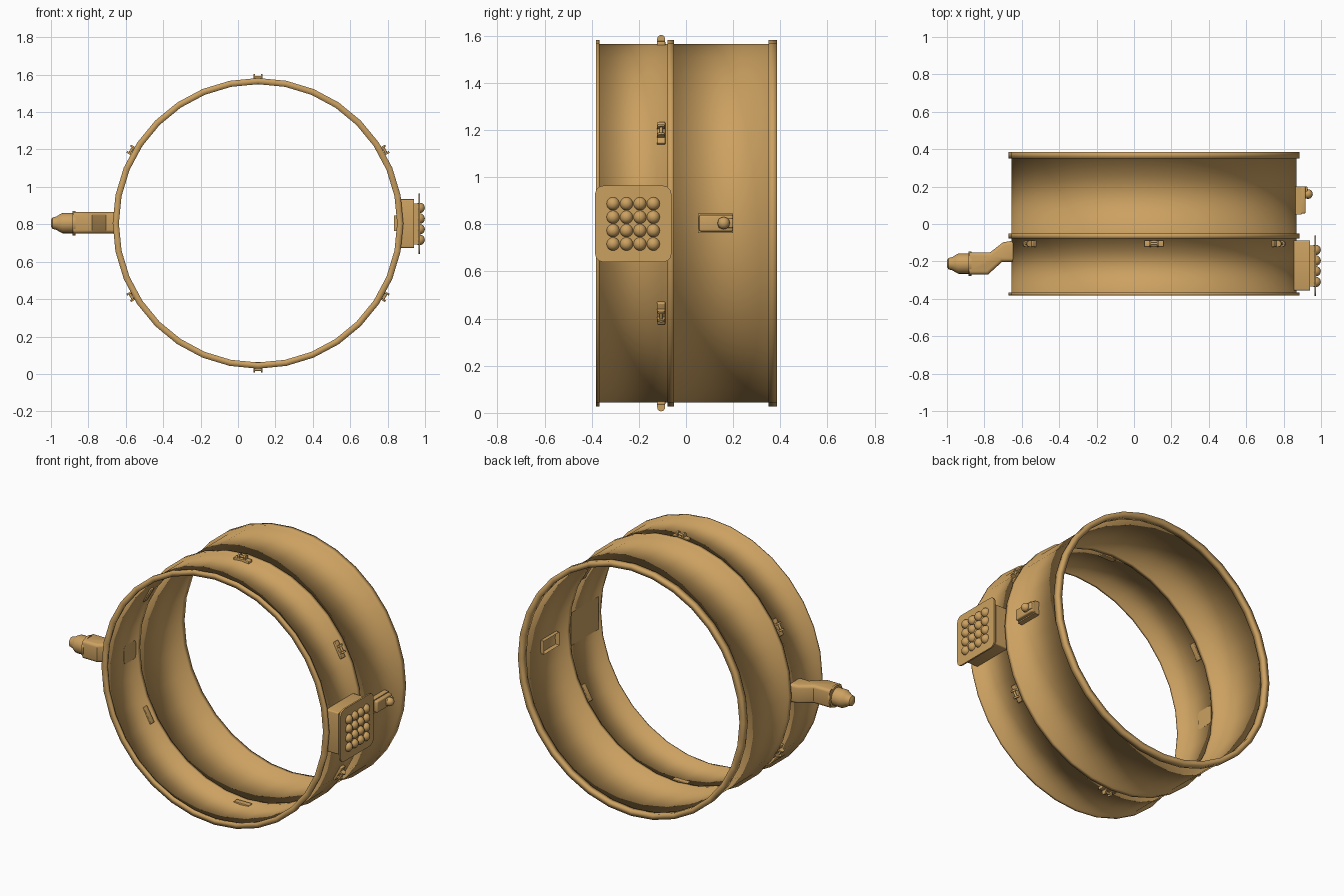
import bpy, bmesh, math
from mathutils import Matrix, Vector

cube = bpy.data.objects.get("Cube")
if cube:
    bpy.data.objects.remove(cube)

CX, CZ = 0.107, 0.805          # ring axis
tan = bpy.data.materials.new("tan")
tan.use_nodes = True
COLOR = (0.60, 0.355, 0.118, 1)
tan.diffuse_color = COLOR
tan.node_tree.nodes["Principled BSDF"].inputs["Base Color"].default_value = COLOR


def finish(name, bm, angle=35, matrix=None):
    """Turn a bmesh into a named, shaded object."""
    if matrix:
        bm.transform(matrix)
    bmesh.ops.recalc_face_normals(bm, faces=bm.faces)
    mesh = bpy.data.meshes.new(name)
    bm.to_mesh(mesh)
    bm.free()
    mesh.materials.append(tan)
    ob = bpy.data.objects.new(name, mesh)
    bpy.context.collection.objects.link(ob)
    bpy.ops.object.select_all(action='DESELECT')
    ob.select_set(True)
    bpy.context.view_layer.objects.active = ob
    if angle:
        bpy.ops.object.shade_smooth_by_angle(angle=math.radians(angle))
    else:
        bpy.ops.object.shade_smooth()
    return ob


def add_box(bm, lo, hi, bevel=0, axis=None):
    """Box between two corners; bevel all edges or those along one axis."""
    lo, hi = Vector(lo), Vector(hi)
    size = hi - lo
    m = Matrix.Translation((lo + hi) / 2) @ Matrix.Diagonal((*size, 1))
    verts = bmesh.ops.create_cube(bm, size=1, matrix=m)["verts"]
    if bevel:
        edges = {e for v in verts for e in v.link_edges}
        if axis is not None:
            edges = {e for e in edges
                     if abs((e.verts[0].co - e.verts[1].co)[axis]) > 1e-4}
        bmesh.ops.bevel(bm, geom=list(edges), offset=bevel, segments=3,
                        profile=0.5, affect='EDGES')
    return verts


def lathe(profile, steps, closed=False):
    """Spin (radius, height) points about the z axis."""
    bm = bmesh.new()
    vs = [bm.verts.new((r, 0, h)) for r, h in profile]
    edges = [bm.edges.new(p) for p in zip(vs, vs[1:])]
    if closed:
        edges.append(bm.edges.new((vs[-1], vs[0])))
    bmesh.ops.spin(bm, geom=vs + edges, cent=(0, 0, 0), axis=(0, 0, 1),
                   angle=math.tau, steps=steps, use_merge=True)
    bmesh.ops.remove_doubles(bm, verts=bm.verts, dist=1e-4)
    return bm


# Main shell: thin drum with three raised hoops
IN, WALL_IN, WALL, RIM = 0.744, 0.753, 0.761, 0.777
hoops = [(-0.382, -0.366), (-0.078, -0.05), (0.35, 0.386)]
outer, inner = [], []
for a, b in hoops:
    outer += [(WALL, a), (RIM, a), (RIM, b), (WALL, b)]
    inner += [(WALL_IN, a), (IN, a), (IN, b), (WALL_IN, b)]
profile = outer[1:-1] + inner[1:-1][::-1]
turn = Matrix.Translation((CX, 0, CZ)) @ Matrix.Rotation(-math.pi / 2, 4, 'X')
finish("ring_shell", lathe(profile, 32, closed=True), 0, turn)

# Six lugs around the front section
for i in range(6):
    bm = bmesh.new()
    add_box(bm, (-0.052, -0.123, 0.742), (0.052, -0.088, 0.772), 0.004)
    for x in (-0.02, 0.02):
        add_box(bm, (x - 0.005, -0.122, 0.765), (x + 0.005, -0.089, 0.783))
        bmesh.ops.create_cone(
            bm, cap_ends=True, segments=16, radius1=0.0165, radius2=0.0165,
            depth=0.01, matrix=Matrix.Translation((x, -0.1055, 0.782))
            @ Matrix.Rotation(math.pi / 2, 4, 'Y'))
    bmesh.ops.create_cone(
        bm, cap_ends=True, segments=12, radius1=0.007, radius2=0.007,
        depth=0.05, matrix=Matrix.Translation((0, -0.1055, 0.782))
        @ Matrix.Rotation(math.pi / 2, 4, 'Y'))
    finish(f"lug_{i + 1}", bm, 35, Matrix.Translation((CX, 0, CZ))
           @ Matrix.Rotation(i * math.pi / 3, 4, 'Y'))

# Pad on the left side: housing, rounded plate, grid of studs
PY, PZ = -0.224, 0.802
bm = bmesh.new()
add_box(bm, (0.85, PY - 0.132, PZ - 0.128), (0.94, PY + 0.135, PZ + 0.132), 0.008, 0)
finish("pad_housing", bm)
bm = bmesh.new()
add_box(bm, (0.964, PY - 0.162, PZ - 0.162), (0.974, PY + 0.162, PZ + 0.162), 0.035, 0)
finish("pad_plate", bm)
bm = bmesh.new()
add_box(bm, (0.935, PY - 0.11, PZ - 0.11), (0.966, PY + 0.11, PZ + 0.11))
finish("pad_core", bm)
bm = bmesh.new()
for i in range(4):
    for j in range(4):
        at = (0.971, PY + (i - 1.5) * 0.057, PZ + (j - 1.5) * 0.057)
        bmesh.ops.create_uvsphere(bm, u_segments=16, v_segments=10, radius=0.028,
                                  matrix=Matrix.Translation(at))
finish("pad_studs", bm)

# Latch on the rear section, hollow on the inside of the ring
bm = bmesh.new()
add_box(bm, (0.834, 0.05, 0.763), (0.895, 0.2, 0.846))
bm.faces.ensure_lookup_table()
back = min(bm.faces, key=lambda f: f.calc_center_median().x)
bmesh.ops.inset_individual(bm, faces=[back], thickness=0.012)
bmesh.ops.translate(bm, verts=back.verts, vec=(0.045, 0, 0))
finish("latch_base", bm)
bm = bmesh.new()
add_box(bm, (0.885, 0.056, 0.77), (0.918, 0.2, 0.84), 0.008)
finish("latch_lever", bm)
bm = bmesh.new()
bmesh.ops.create_uvsphere(bm, u_segments=16, v_segments=10, radius=0.026,
                          matrix=Matrix.Translation((0.93, 0.16, CZ)))
add_box(bm, (0.91, 0.138, 0.785), (0.928, 0.2, 0.825), 0.005)
finish("latch_knob", bm)

# Cranked arm on the right side
path = [(-0.64, -0.088), (-0.70, -0.098), (-0.77, -0.152), (-0.88, -0.152),
        (-0.88, -0.27), (-0.78, -0.27), (-0.705, -0.202), (-0.64, -0.202)]
bm = bmesh.new()
base = bm.faces.new([bm.verts.new((x, y, 0.751)) for x, y in path])
top = bmesh.ops.extrude_face_region(bm, geom=[base])["geom"]
bmesh.ops.translate(bm, vec=(0, 0, 0.114),
                    verts=[v for v in top if isinstance(v, bmesh.types.BMVert)])
long_edges = [e for e in bm.edges
              if abs(e.verts[0].co.z - e.verts[1].co.z) < 1e-4
              and abs(e.verts[0].co.x - e.verts[1].co.x) > 1e-3]
bmesh.ops.bevel(bm, geom=long_edges, offset=0.018, segments=3, profile=0.5, affect='EDGES')
finish("arm", bm)

# Nozzle with collar at the arm's end
nozzle = [(0, 0), (0.066, 0), (0.066, 0.014), (0.054, 0.016), (0.054, 0.068),
          (0.046, 0.085), (0.036, 0.1), (0.03, 0.122), (0.018, 0.13), (0, 0.13)]
finish("nozzle", lathe(nozzle, 24), 35,
       Matrix.Translation((-0.87, -0.212, 0.806)) @ Matrix.Rotation(-math.pi / 2, 4, 'Y'))
